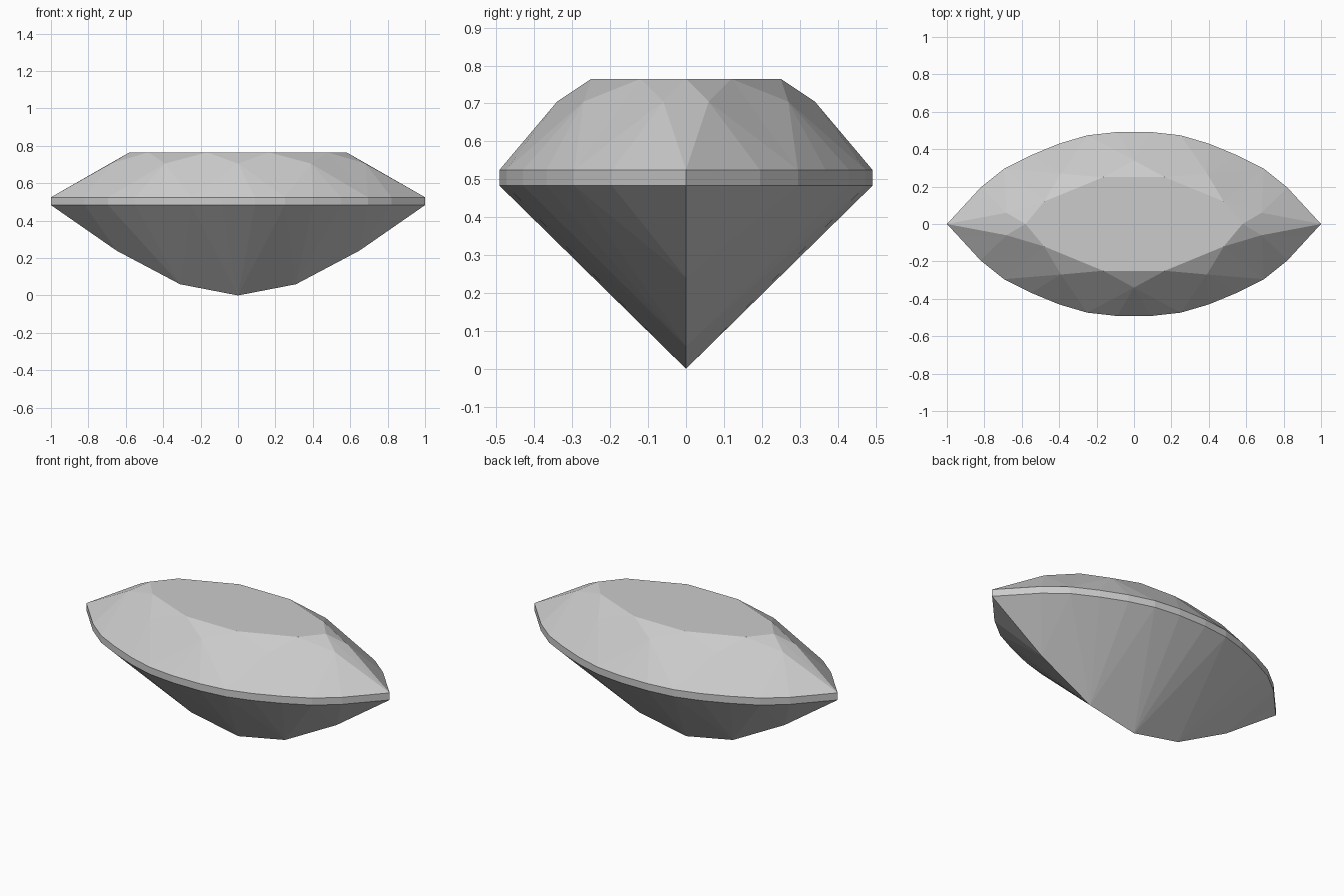
import bpy
import bmesh

cube = bpy.data.objects.get("Cube")
if cube:
    bpy.data.objects.remove(cube, do_unlink=True)

gem_grey = bpy.data.materials.new("gem_grey")
gem_grey.use_nodes = True
colour = (0.6, 0.6, 0.6, 1)
gem_grey.diffuse_color = colour
gem_grey.node_tree.nodes["Principled BSDF"].inputs["Base Color"].default_value = colour

TABLE, STAR, GIRDLE_TOP, GIRDLE_LOW = 0.765, 0.705, 0.525, 0.483

# One quarter of the marquise outline, from the pointed tip to the middle
outline = [(1, 0), (0.935, 0.07), (0.82, 0.195), (0.695, 0.295), (0.55, 0.368),
           (0.4, 0.43), (0.25, 0.474), (0.09, 0.492), (0, 0.492)]
top = [(x, y, GIRDLE_TOP) for x, y in outline]
low = [(x, y, GIRDLE_LOW) for x, y in outline]

# Table corners, star facet points and keel points of the same quarter
table = [(x, y, TABLE) for x, y in [(0.58, 0), (0.48, 0.12), (0.165, 0.25), (0, 0.25)]]
star = [(x, y, STAR) for x, y in [(0.682, 0.06), (0.39, 0.27), (0, 0.34)]]
keel = [(0.65, 0, 0.24), (0.31, 0, 0.06), (0, 0, 0)]


def fan(centre, rim):
    """Triangles from one point to each edge of a rim."""
    return [(centre, a, b) for a, b in zip(rim, rim[1:])]


def make_part(name, facets):
    """Build a quarter, mirror it to all sides and join coplanar halves."""
    bm = bmesh.new()
    for facet in facets:
        bm.faces.new([bm.verts.new(p) for p in facet])
    for axis in (0, 1):
        copy = bmesh.ops.duplicate(bm, geom=bm.verts[:] + bm.edges[:] + bm.faces[:])
        for v in copy["geom"]:
            if isinstance(v, bmesh.types.BMVert):
                v.co[axis] = -v.co[axis]
    bmesh.ops.remove_doubles(bm, verts=bm.verts[:], dist=0.0005)
    bmesh.ops.recalc_face_normals(bm, faces=bm.faces[:])
    # Face the open shells outwards
    if sum(f.normal.dot(f.calc_center_median() - CENTRE) for f in bm.faces) < 0:
        bmesh.ops.reverse_faces(bm, faces=bm.faces[:])
    bmesh.ops.dissolve_limit(bm, angle_limit=0.003, verts=bm.verts[:], edges=bm.edges[:])
    mesh = bpy.data.meshes.new(name)
    bm.to_mesh(mesh)
    bm.free()
    mesh.materials.append(gem_grey)
    obj = bpy.data.objects.new(name, mesh)
    bpy.context.collection.objects.link(obj)
    return obj


from mathutils import Vector
CENTRE = Vector((0, 0, 0.5))

# Crown: table, star triangles, kites and upper girdle fans
crown = [[(0, 0, TABLE)] + table]
for i, s in enumerate(star):
    crown.append((table[i], s, table[i + 1]))
    crown += fan(s, top[3 * i:3 * i + 4])
crown.append((table[0], top[0], star[0]))
for i in (1, 2):
    g = top[3 * i]
    crown += [(table[i], star[i - 1], g), (table[i], g, star[i])]
make_part("crown", crown)

# Girdle: narrow upright band
make_part("girdle", [(low[i], low[i + 1], top[i + 1], top[i])
                     for i in range(len(outline) - 1)])

# Pavilion: fans from the keel points, joined by long facets
pavilion = []
for i, k in enumerate(keel):
    pavilion += fan(k, low[3 * i:3 * i + 4])
for i in (1, 2):
    pavilion.append((keel[i - 1], low[3 * i], keel[i]))
make_part("pavilion", pavilion)
